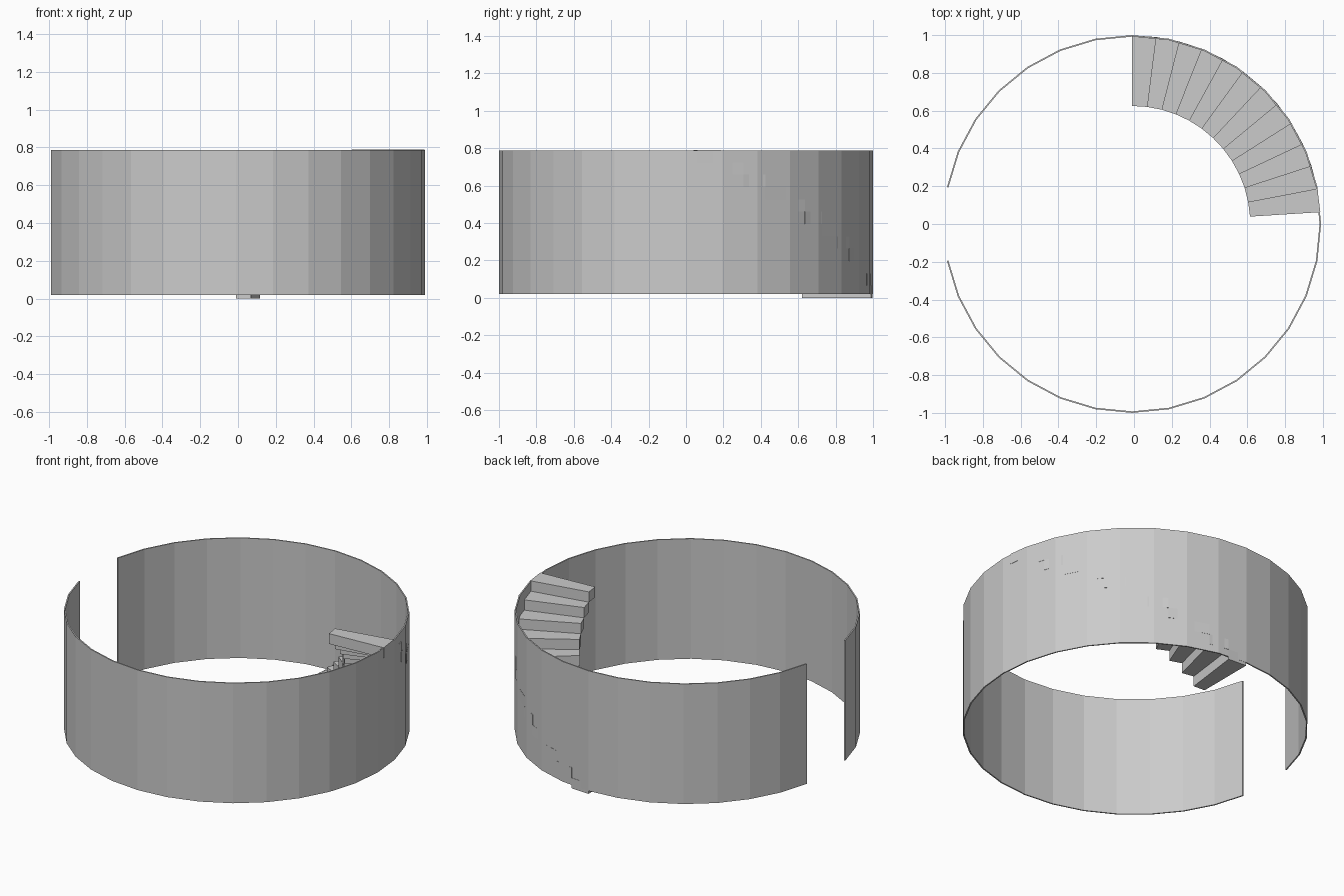
import bpy, bmesh
from math import sin, cos, radians

if "Cube" in bpy.data.objects:
    bpy.data.objects.remove(bpy.data.objects["Cube"])

CX = -0.0096          # centre of the ring, so the model is centred in x


def ring_sector(name, r_in, r_out, angles, z0, z1):
    """Solid flat-faced sector swept through the given angles (degrees)."""
    bm = bmesh.new()
    loops = []
    for a in angles:
        c, s = cos(radians(a)), sin(radians(a))
        loops.append([bm.verts.new((CX + r * c, r * s, z))
                      for r, z in ((r_in, z0), (r_out, z0), (r_out, z1), (r_in, z1))])
    for p, q in zip(loops, loops[1:]):
        for i in range(4):
            j = (i + 1) % 4
            bm.faces.new((p[i], p[j], q[j], q[i]))
    bm.faces.new(loops[0])
    bm.faces.new(loops[-1])
    bmesh.ops.recalc_face_normals(bm, faces=bm.faces)
    mesh = bpy.data.meshes.new(name)
    bm.to_mesh(mesh)
    bm.free()
    obj = bpy.data.objects.new(name, mesh)
    bpy.context.collection.objects.link(obj)
    return obj


# Round wall: 32-sided, two segments left open as a doorway on the -x side
SEG = 360 / 32
ring_sector("round_wall", 0.992, 1.0,
            [-180 + SEG * i for i in range(1, 32)], 0.02, 0.787)

# Curved stair: 12 stacked wedge steps rising clockwise from the back
STEPS, TURN, RISE = 12, 7.2, 0.79 / 12
for i in range(STEPS):
    a = 90 - TURN * i
    ring_sector(f"stair_step_{i + 1}", 0.625, 0.998,
                (a - TURN, a), RISE * i, RISE * (i + 1))
